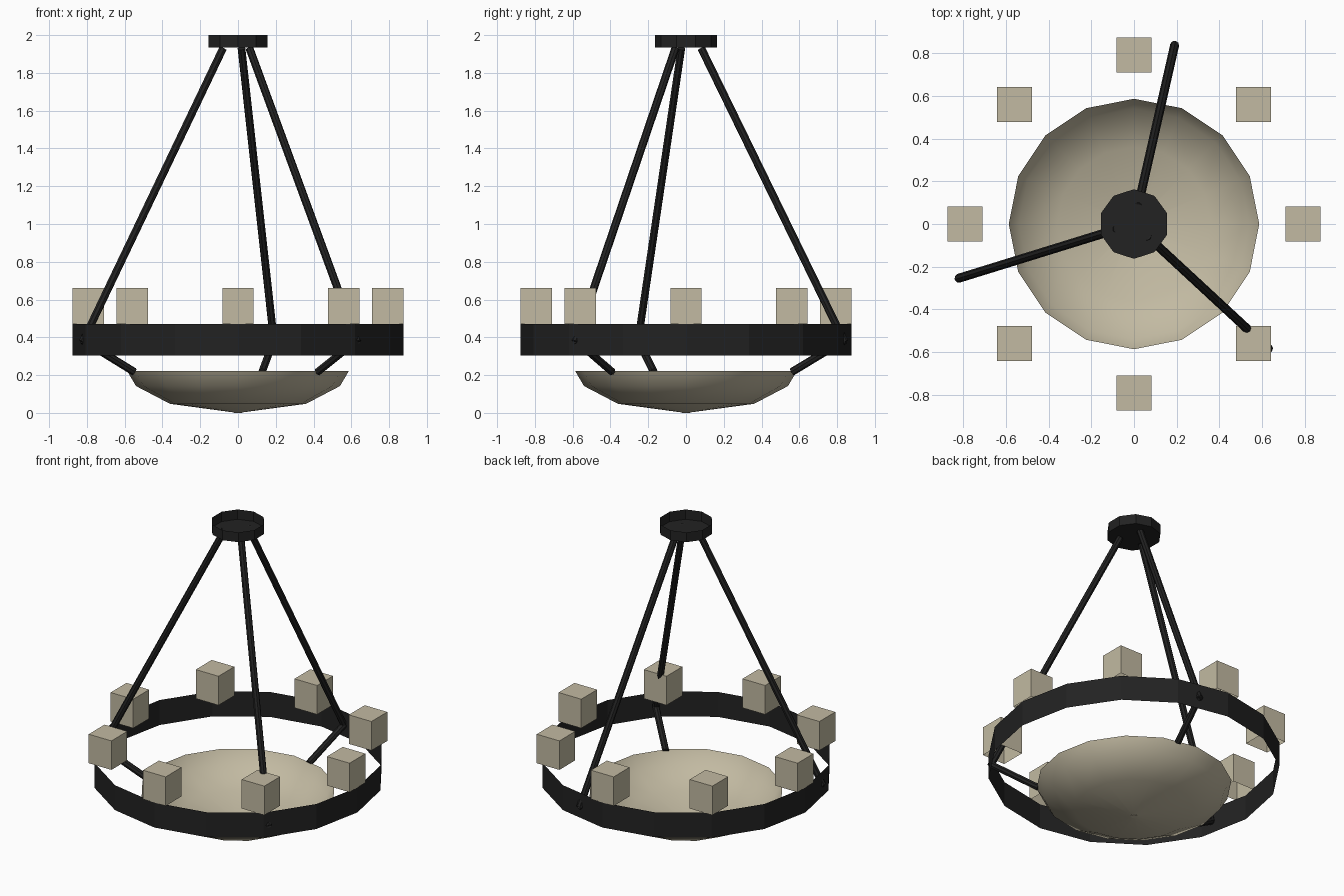
import bpy, bmesh
from math import cos, sin, pi, radians
from mathutils import Vector

cube = bpy.data.objects.get("Cube")
if cube:
    bpy.data.objects.remove(cube, do_unlink=True)


def material(name, rgb):
    m = bpy.data.materials.new(name)
    m.use_nodes = True
    m.diffuse_color = (*rgb, 1)
    m.node_tree.nodes["Principled BSDF"].inputs["Base Color"].default_value = (*rgb, 1)
    return m


black = material("black metal", (0.016, 0.016, 0.016))
cream = material("cream glass", (0.54, 0.49, 0.36))


def add_object(name, bm, mat, smooth=False):
    mesh = bpy.data.meshes.new(name)
    bm.to_mesh(mesh)
    bm.free()
    mesh.materials.append(mat)
    for p in mesh.polygons:
        p.use_smooth = smooth
    obj = bpy.data.objects.new(name, mesh)
    bpy.context.collection.objects.link(obj)
    return obj


def lathe(name, profile, sides, mat, start=0.0, cap=False, smooth=False):
    """Open sheet turned around z; cap closes the first ring."""
    bm = bmesh.new()
    rings = [[bm.verts.new((r * cos(start + 2 * pi * i / sides),
                            r * sin(start + 2 * pi * i / sides), z))
              for i in range(sides)] for r, z in profile]
    for low, high in zip(rings, rings[1:]):
        for i in range(sides):
            j = (i + 1) % sides
            bm.faces.new((low[i], low[j], high[j], high[i]))
    if cap:
        bm.faces.new(rings[0][::-1])
    return add_object(name, bm, mat, smooth)


def rod(name, a, b, radius=0.021, sides=8):
    a, b = Vector(a), Vector(b)
    bm = bmesh.new()
    bmesh.ops.create_cone(bm, cap_ends=True, segments=sides, radius1=radius,
                          radius2=radius, depth=(b - a).length)
    obj = add_object(name, bm, black)
    obj.location = (a + b) / 2
    obj.rotation_mode = "QUATERNION"
    obj.rotation_quaternion = (b - a).to_track_quat("Z", "Y")
    return obj


# Ceiling cup, open at the top
lathe("ceiling_cup", [(0.163, 1.935), (0.163, 2.0)], 10, black, start=pi / 2, cap=True)

# Thin band
lathe("ring_band", [(0.875, 0.305), (0.875, 0.47)], 16, black)

# Shallow glass bowl with a small flat base
lathe("bowl", [(0.02, 0.002), (0.36, 0.048), (0.54, 0.142), (0.587, 0.222)],
      16, cream, smooth=True)
lathe("bowl_base", [(0.02, 0.0), (0.02, 0.002)], 16, cream, cap=True)

# Three long hangers and three short bowl supports
for n, deg in enumerate((77.2, 197.2, 317.2), 1):
    c, s = cos(radians(deg)), sin(radians(deg))
    rod(f"hanger_rod_{n}", (0.083 * c, 0.083 * s, 1.93), (0.861 * c, 0.861 * s, 0.375))
    rod(f"bowl_support_{n}", (0.861 * c, 0.861 * s, 0.385), (0.575 * c, 0.575 * s, 0.217))

# Eight square lamp shades, open underneath
for n in range(8):
    a = n * pi / 4
    bm = bmesh.new()
    bmesh.ops.create_cube(bm, size=1)
    bm.normal_update()
    bmesh.ops.delete(bm, geom=[f for f in bm.faces if f.normal.z < -0.5],
                     context="FACES_ONLY")
    bmesh.ops.scale(bm, vec=(0.166, 0.166, 0.192), verts=bm.verts)
    shade = add_object(f"lamp_shade_{n + 1}", bm, cream)
    shade.location = (0.792 * cos(a), 0.792 * sin(a), 0.566)
